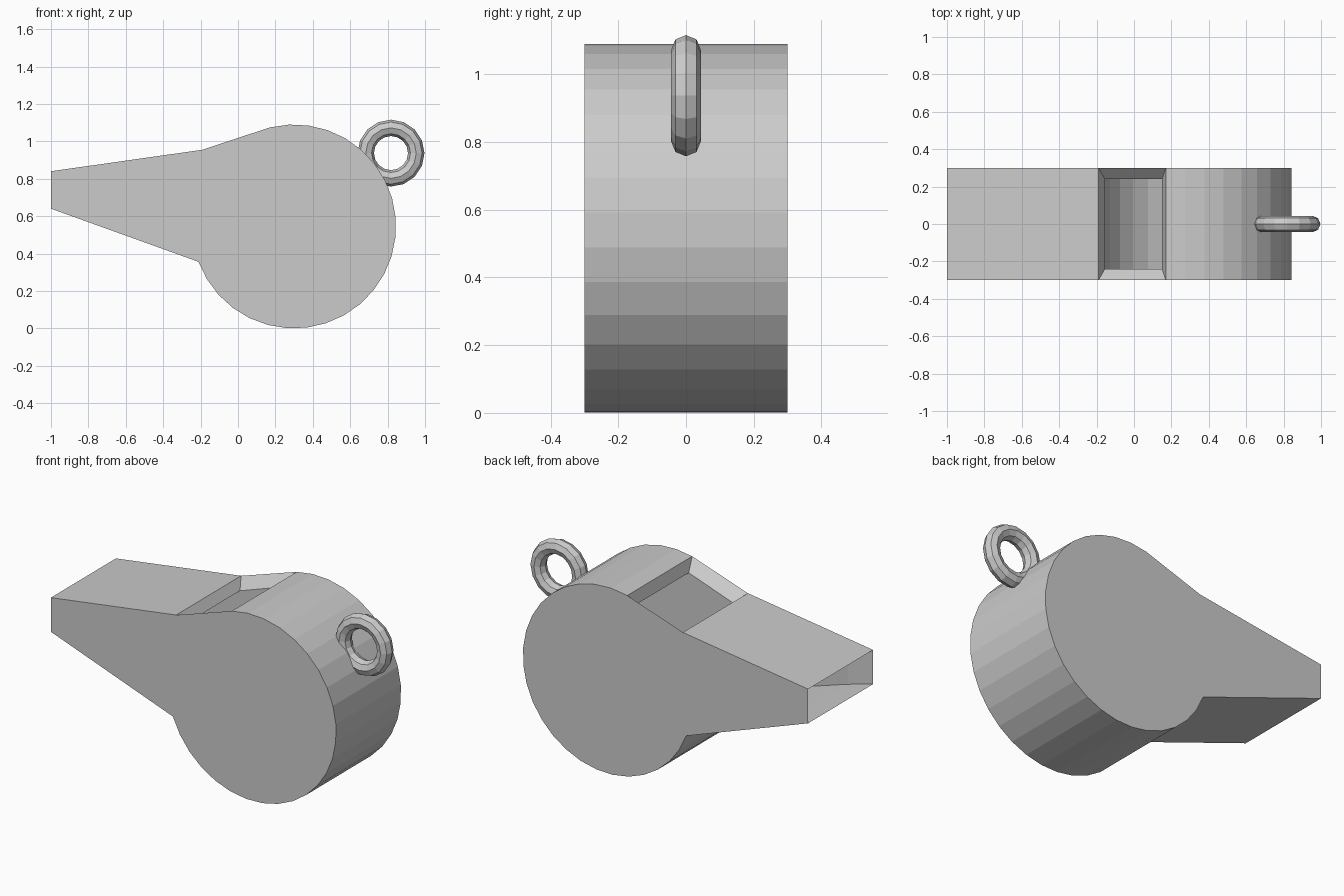
import bpy, bmesh
from math import cos, sin, pi, radians

if "Cube" in bpy.data.objects:
    bpy.data.objects.remove(bpy.data.objects["Cube"])

CX, CZ = 0.30, 0.545   # centre of the round chamber


def arc(radius, start, end, steps=24):
    pts = []
    for i in range(steps + 1):
        a = radians(start + (end - start) * i / steps)
        pts.append((CX + radius * cos(a), CZ + radius * sin(a)))
    return pts


# Matching outer and inner side profiles: mouth top, slot edge, chamber arc, mouth bottom
outer = [(-1, 0.84), (-0.19, 0.955)] + arc(0.545, 103.8, -159.7) + [(-1, 0.64)]
inner = [(-0.88, 0.80), (-0.155, 0.90)] + arc(0.485, 108, -163) + [(-0.88, 0.63)]
n = len(outer)
open_sides = (1, n - 1)   # air slot on top, mouth opening

# Hollow whistle body with bevelled openings
bm = bmesh.new()


def shell(profile, half_width):
    rows = [[bm.verts.new((x, y, z)) for x, z in profile]
            for y in (-half_width, half_width)]
    for row in rows:
        bm.faces.new(row)
    for i in range(n):
        if i not in open_sides:
            j = (i + 1) % n
            bm.faces.new((rows[0][i], rows[0][j], rows[1][j], rows[1][i]))
    return rows


out_rows = shell(outer, 0.30)
in_rows = shell(inner, 0.24)

# Slanted rims joining the outer and inner shells
for i in open_sides:
    j = (i + 1) % n
    o = [out_rows[0][i], out_rows[0][j], out_rows[1][j], out_rows[1][i]]
    p = [in_rows[0][i], in_rows[0][j], in_rows[1][j], in_rows[1][i]]
    for k in range(4):
        m = (k + 1) % 4
        bm.faces.new((o[k], o[m], p[m], p[k]))

bmesh.ops.recalc_face_normals(bm, faces=bm.faces)
mesh = bpy.data.meshes.new("whistle_body")
bm.to_mesh(mesh)
bm.free()
body = bpy.data.objects.new("whistle_body", mesh)
bpy.context.collection.objects.link(body)

# Lanyard ring
bpy.ops.mesh.primitive_torus_add(
    major_radius=0.135, minor_radius=0.044, major_segments=16, minor_segments=8,
    location=(0.818, 0, 0.937), rotation=(pi / 2, 0, 0))
bpy.context.object.name = "lanyard_ring"
